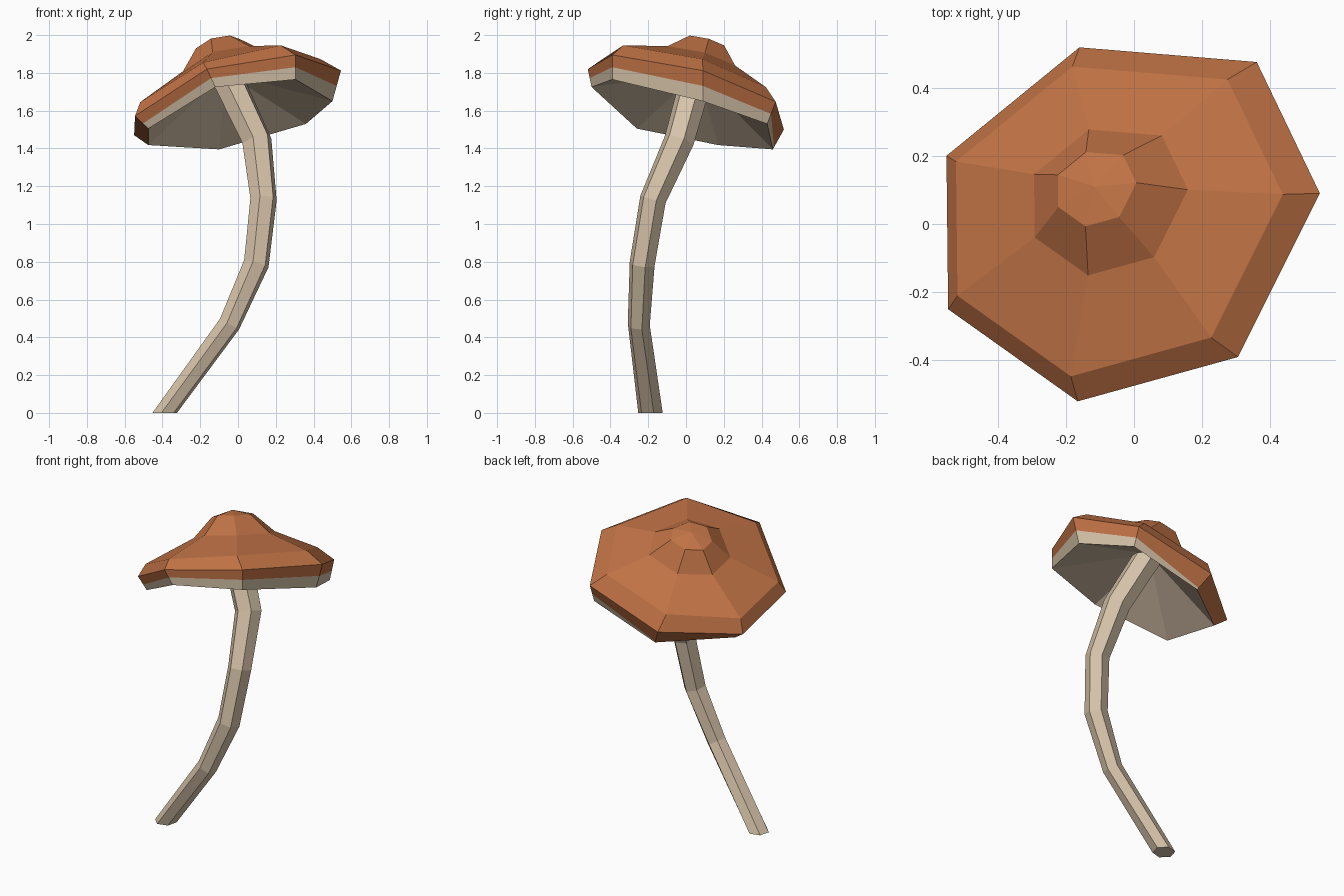
import bpy, bmesh, math
from mathutils import Vector

if "Cube" in bpy.data.objects:
    bpy.data.objects.remove(bpy.data.objects["Cube"])


def material(name, rgb):
    m = bpy.data.materials.new(name)
    m.diffuse_color = (*rgb, 1)
    m.use_nodes = True
    m.node_tree.nodes["Principled BSDF"].inputs["Base Color"].default_value = m.diffuse_color
    return m


ORANGE = material("rust orange", (0.53, 0.17, 0.06))
CREAM = material("cream tan", (0.68, 0.55, 0.40))


def finish(bm, name, mats):
    bmesh.ops.recalc_face_normals(bm, faces=bm.faces)
    me = bpy.data.meshes.new(name)
    bm.to_mesh(me)
    bm.free()
    for m in mats:
        me.materials.append(m)
    ob = bpy.data.objects.new(name, me)
    bpy.context.collection.objects.link(ob)
    return ob


def bridge(bm, a, b, mats=None):
    n = len(a)
    for i in range(n):
        f = bm.faces.new((a[i], a[(i + 1) % n], b[(i + 1) % n], b[i]))
        f.material_index = mats[i] if mats else 0


def fan(bm, ring, tip, mat):
    apex = bm.verts.new(tip)
    for i in range(len(ring)):
        f = bm.faces.new((ring[i], ring[(i + 1) % len(ring)], apex))
        f.material_index = mat


# Cap: one tilted, slightly uneven heptagon outline, scaled and moved up the leaning axis
outline = [Vector(p) for p in (
    (-0.13, 0.50, -0.177), (0.39, 0.457, -0.03), (0.575, 0.072, 0.135),
    (0.335, -0.408, 0.218), (-0.135, -0.538, 0.143), (-0.515, -0.268, -0.105),
    (-0.52, 0.182, -0.207))]


def ring_points(centre, scale):
    return [Vector(centre) + p * scale for p in outline]


bm = bmesh.new()
crown = ring_points((-0.114, 0.106, 1.952), 0.21)
bump = ring_points((-0.079, 0.071, 1.852), 0.412)
shoulder = ring_points((-0.067, 0.024, 1.755), 0.875)
for i, drop in ((1, 0.005), (4, 0.025), (5, 0.018), (6, 0.015)):
    shoulder[i].z -= drop
rim = ring_points((-0.03, 0.018, 1.677), 1.0)
# uneven lower lip
lip = [Vector(p) for p in (
    (-0.10, 0.46, 1.395), (0.36, 0.43, 1.53), (0.50, 0.09, 1.65),
    (0.305, -0.39, 1.765), (-0.12, -0.50, 1.725), (-0.475, -0.26, 1.505),
    (-0.475, 0.17, 1.418))]
# colour border wanders down the rim from corner to corner
border = [0.9, 0.55, 0.5, 0.5, 0.5, 0.6, 0.95]
split = [r.lerp(l, t) for r, l, t in zip(rim, lip, border)]

rings = [[bm.verts.new(p) for p in r] for r in (crown, bump, shoulder, rim, split, lip)]
fan(bm, rings[0], (-0.117, 0.11, 1.982), 0)
for a, b in zip(rings[:4], rings[1:5]):
    bridge(bm, a, b)
bridge(bm, rings[4], rings[5], [1, 1, 1, 1, 1, 0, 0])
# deep hollow underside
fan(bm, rings[5], (-0.065, 0.06, 1.80), 1)
finish(bm, "mushroom_cap", [ORANGE, CREAM])

# Stem: hexagonal tube along a bent path
path = [((-0.388, -0.188, 0.0), 0.067), ((-0.045, -0.25, 0.47), 0.060),
        ((0.097, -0.232, 0.79), 0.069), ((0.135, -0.175, 1.13), 0.072),
        ((0.10, -0.037, 1.44), 0.082), ((-0.055, 0.055, 1.77), 0.087)]
bm = bmesh.new()
rings = []
for k, (p, r) in enumerate(path):
    before = Vector(path[max(k - 1, 0)][0])
    after = Vector(path[min(k + 1, len(path) - 1)][0])
    here = Vector(p)
    t = Vector((0, 0, 1)) if k == 0 else (
        (here - before).normalized() + (after - here).normalized()).normalized()
    u = (Vector((1, 0, 0)) - t * t.x).normalized()
    v = t.cross(u)
    rings.append([bm.verts.new(here + r * (u * math.cos(a) + v * math.sin(a)))
                  for a in (math.radians(15 + 60 * i) for i in range(6))])
for a, b in zip(rings, rings[1:]):
    bridge(bm, a, b)
bm.faces.new(rings[0])
bm.faces.new(rings[-1])
finish(bm, "mushroom_stem", [CREAM])
